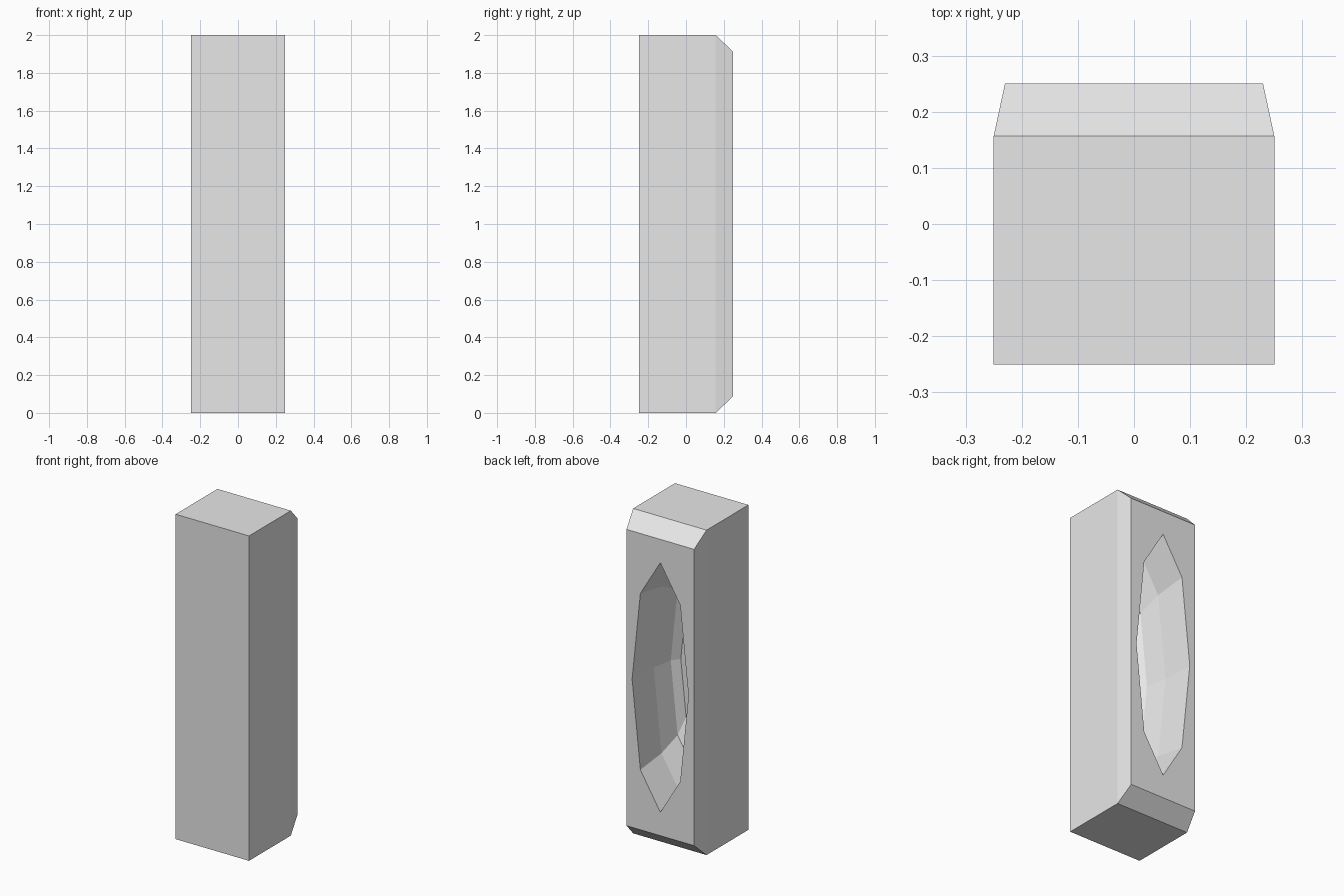
import bpy
import bmesh
from math import sin, cos, pi

cube = bpy.data.objects.get("Cube")
if cube:
    bpy.data.objects.remove(cube, do_unlink=True)

# Single plain grey
grey = bpy.data.materials.new("light_grey")
grey.use_nodes = True
colour = (0.8, 0.8, 0.8, 1.0)
grey.diffuse_color = colour
grey.node_tree.nodes["Principled BSDF"].inputs["Base Color"].default_value = colour

HEIGHT, BACK = 2.0, 0.25
MID = HEIGHT / 2
bm = bmesh.new()


def rectangle(half_x, half_z, y):
    return [bm.verts.new((sx * half_x, y, MID + sz * half_z))
            for sx, sz in ((-1, -1), (1, -1), (1, 1), (-1, 1))]


def octagon(scale, depth):
    return [bm.verts.new((0.192 * scale * cos(i * pi / 4), BACK - depth,
                          MID + 0.768 * scale * sin(i * pi / 4)))
            for i in range(8)]


def skin(loops):
    for a, b in zip(loops, loops[1:]):
        for i in range(len(a)):
            j = (i + 1) % len(a)
            bm.faces.new((a[i], a[j], b[j], b[i]))


def loop_edges(loop):
    return [bm.edges.get((v, loop[i - 1])) for i, v in enumerate(loop)]


# Upright block, tapering towards the back face
block = [rectangle(0.25, MID, -BACK),
         rectangle(0.25, MID, 0.157),
         rectangle(0.23, 0.912, BACK)]
skin(block)
bm.faces.new(block[0])

# Rounded eight-sided hollow in the back face
hollow = [octagon(s, d) for s, d in
          ((1, 0), (0.945, 0.195), (0.825, 0.328), (0.64, 0.375))]
skin(hollow)
bm.faces.new(hollow[-1])

# Flat rim between the block outline and the hollow
bmesh.ops.triangle_fill(bm, use_beauty=True, use_dissolve=False,
                        edges=loop_edges(block[-1]) + loop_edges(hollow[0]))
bmesh.ops.recalc_face_normals(bm, faces=bm.faces[:])

mesh = bpy.data.meshes.new("hollowed_block")
bm.to_mesh(mesh)
bm.free()
mesh.materials.append(grey)
block_object = bpy.data.objects.new("hollowed_block", mesh)
bpy.context.collection.objects.link(block_object)
